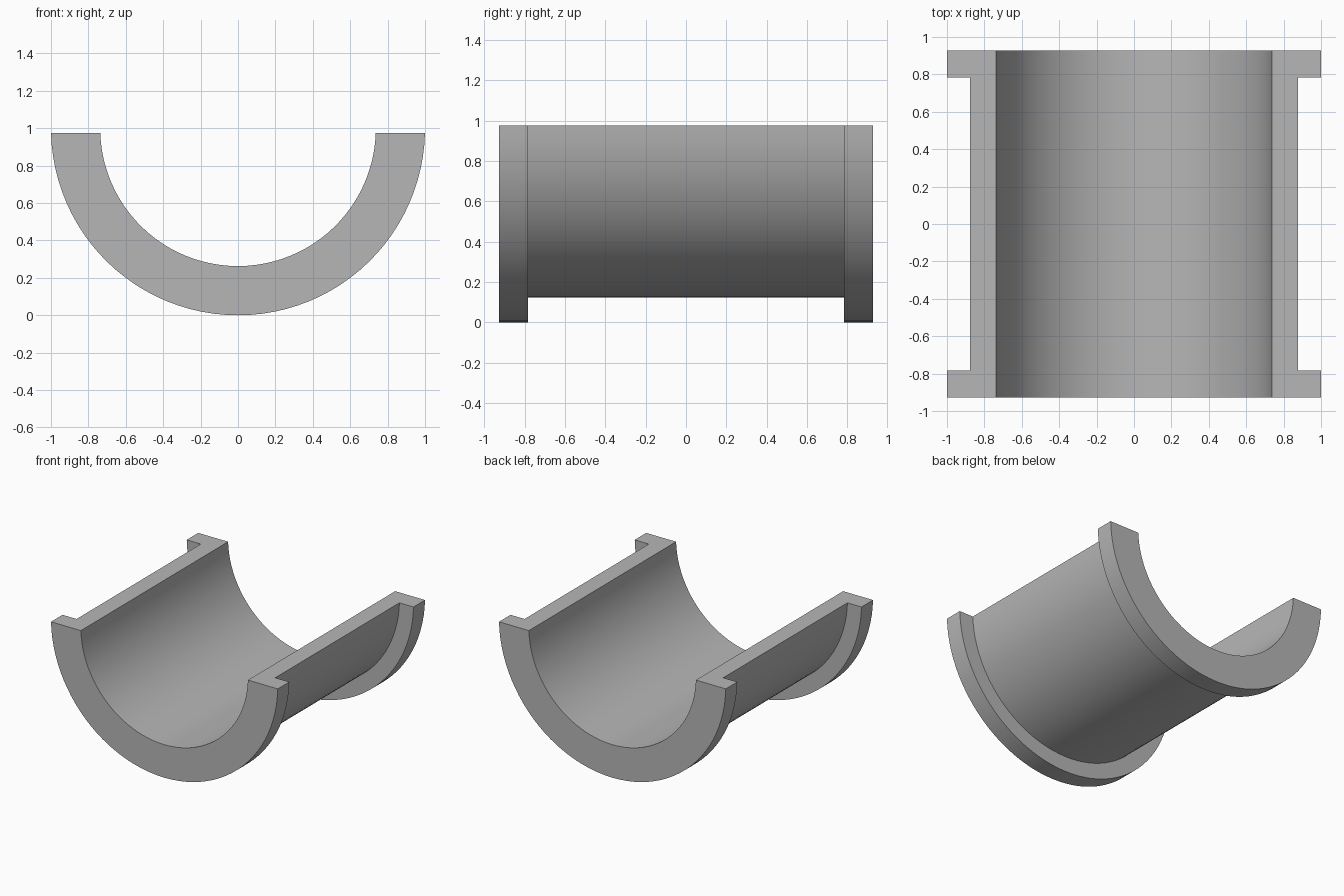
import bpy, bmesh, math

cube = bpy.data.objects.get("Cube")
if cube:
    bpy.data.objects.remove(cube, do_unlink=True)

BORE, BODY, FLANGE = 0.737, 0.876, 1.0   # radii
END, SHOULDER = 0.927, 0.782             # half length, inner flange face
AXIS_Z, CUT = 1.0, 0.025                 # axis height, split plane below the axis
STEPS = 48

grey = bpy.data.materials.new("plain grey")
grey.use_nodes = True
colour = (0.47, 0.47, 0.47, 1)
grey.diffuse_color = colour
grey.node_tree.nodes["Principled BSDF"].inputs["Base Color"].default_value = colour

# Wall cross-section as (radius, y): sleeve with a flange at each end
profile = [(BORE, -END), (FLANGE, -END), (FLANGE, -SHOULDER), (BODY, -SHOULDER),
           (BODY, SHOULDER), (FLANGE, SHOULDER), (FLANGE, END), (BORE, END)]


def arc_point(radius, t):
    # Sweep below the axis, starting and ending on the split plane
    start = math.asin(CUT / radius)
    angle = math.pi + start + t * (math.pi - 2 * start)
    return radius * math.cos(angle), AXIS_Z + radius * math.sin(angle)


bm = bmesh.new()
rings = []
for i in range(STEPS + 1):
    ring = []
    for radius, y in profile:
        x, z = arc_point(radius, i / STEPS)
        ring.append(bm.verts.new((x, y, z)))
    rings.append(ring)

# Curved walls and flange faces
n = len(profile)
for a, b in zip(rings, rings[1:]):
    for j in range(n):
        k = (j + 1) % n
        bm.faces.new((a[j], a[k], b[k], b[j]))

# Flat split faces
bm.faces.new(rings[0])
bm.faces.new(rings[-1])
bmesh.ops.recalc_face_normals(bm, faces=bm.faces)

mesh = bpy.data.meshes.new("half_bearing_sleeve")
bm.to_mesh(mesh)
bm.free()
mesh.materials.append(grey)
sleeve = bpy.data.objects.new("half_bearing_sleeve", mesh)
bpy.context.collection.objects.link(sleeve)

bpy.ops.object.select_all(action="DESELECT")
sleeve.select_set(True)
bpy.context.view_layer.objects.active = sleeve
bpy.ops.object.shade_smooth_by_angle(angle=math.radians(30))
